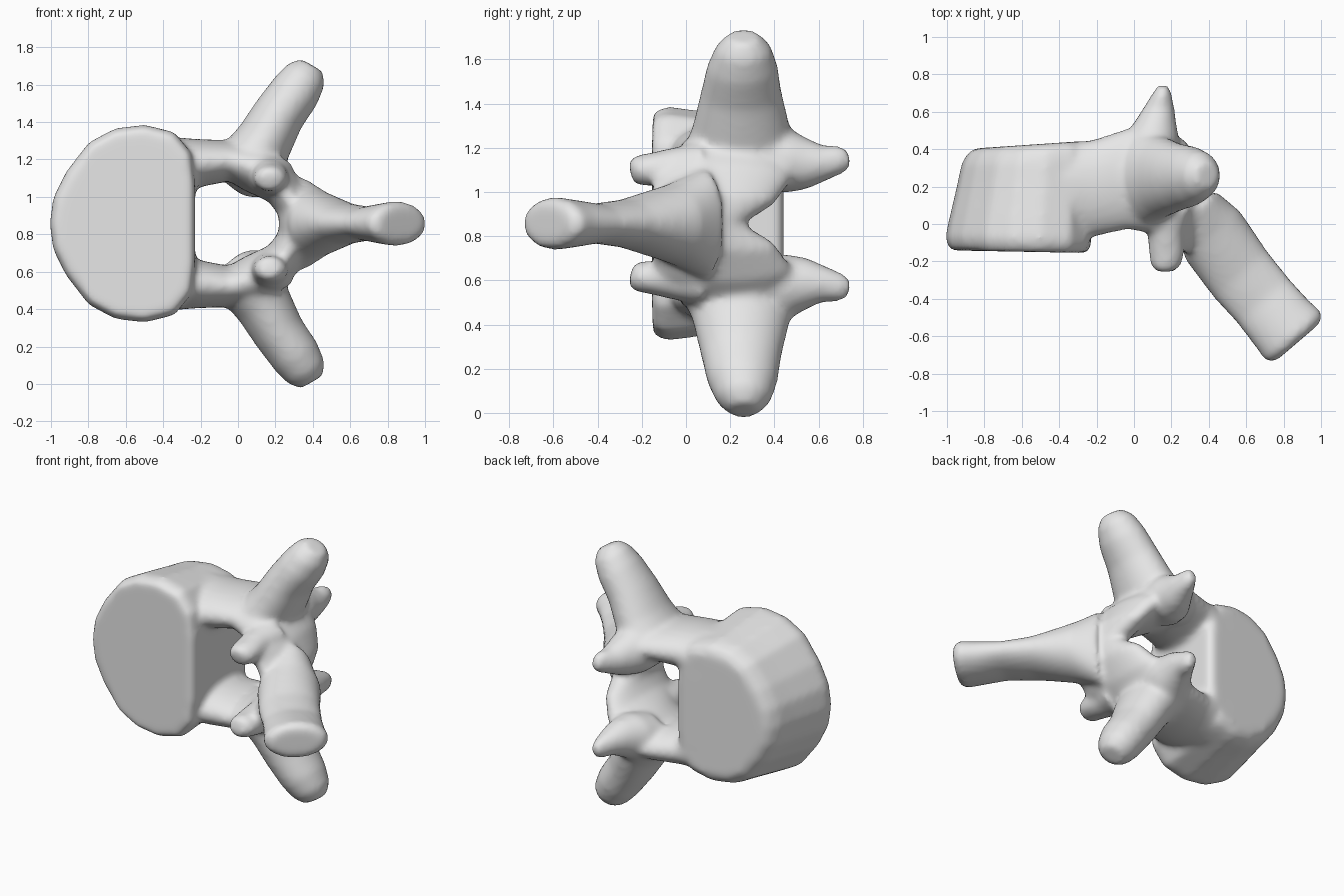
import bpy, bmesh, math
from mathutils import Vector

MID = 0.857          # height of the mirror plane
cube = bpy.data.objects.get("Cube")
if cube:
    bpy.data.objects.remove(cube, do_unlink=True)

bm = bmesh.new()


def skin(rings):
    """Closed skin over a list of point rings."""
    rows = [[bm.verts.new(p) for p in ring] for ring in rings]
    faces = [bm.faces.new(rows[0]), bm.faces.new(rows[-1])]
    n = len(rows[0])
    for a, b in zip(rows, rows[1:]):
        for i in range(n):
            j = (i + 1) % n
            faces.append(bm.faces.new((a[i], a[j], b[j], b[i])))
    bmesh.ops.recalc_face_normals(bm, faces=faces)


def loft(sections, u, side=1, n=28):
    """Elliptical tube; a section is (x, y, height from middle, radius along u, radius across)."""
    u = Vector(u).normalized()
    mids = [Vector((x, y, MID + side * h)) for x, y, h, a, b in sections]
    rings = []
    for i, (c, s) in enumerate(zip(mids, sections)):
        t = mids[min(i + 1, len(mids) - 1)] - mids[max(i - 1, 0)]
        v = t.cross(u).normalized()
        angles = [2 * math.pi * k / n for k in range(n)]
        rings.append([c + u * s[3] * math.cos(k) + v * s[4] * math.sin(k) for k in angles])
    skin(rings)


# Body: D-shaped block, narrower and slightly slanted towards the back
half = [(-.23, .22), (-.25, .38), (-.34, .49), (-.5, .53), (-.66, .51),
        (-.8, .435), (-.92, .28), (-.99, .14)]
outline = half + [(-1.01, 0)] + [(x, -h) for x, h in reversed(half)]
rings = []
for y, s, inset in [(-.15, .94, .02), (-.11, .99, 0), (-.07, 1, 0), (.06, .965, 0),
                    (.22, .92, 0), (.34, .89, 0), (.40, .85, 0), (.43, .76, .03)]:
    rings.append([(-.23 - inset + (x + .23) * s, y * (1 + .12 * (x + .5)), MID + h * s)
                  for x, h in outline])
skin(rings)

# Arch: both pedicles and laminae around the canal
arch = [(-.42, .2, .28, .23, .2), (-.22, .19, .325, .26, .13), (-.04, .24, .335, .27, .11),
        (.1, .24, .30, .29, .14), (.24, .16, .19, .31, .105), (.3, .12, .09, .28, .095)]
keel = [(.32, .04, 0, .22, .1)]
loft(arch + keel + [(x, y, -h, a, b) for x, y, h, a, b in reversed(arch)], (0, 1, 0))

# Spinous process, flaring into the laminae
loft([(.34, .09, 0, .13, .25), (.42, -.06, 0, .195, .18), (.57, -.27, 0, .19, .11),
      (.69, -.41, 0, .185, .09), (.79, -.53, 0, .19, .11), (.848, -.595, 0, .2, .12),
      (.867, -.62, 0, .185, .11), (.876, -.632, 0, .15, .08)], (.76, .65, 0))

# Paired processes
transverse = [(.05, .25, .30, .27, .18), (.14, .25, .44, .22, .155), (.22, .25, .585, .185, .14),
              (.31, .255, .71, .16, .135), (.365, .26, .795, .125, .115), (.395, .26, .847, .07, .07)]
superior_articular = [(.07, .34, .30, .17, .14), (.09, .46, .28, .15, .145),
                      (.115, .55, .27, .11, .115), (.135, .63, .275, .08, .08),
                      (.15, .7, .29, .05, .065), (.155, .74, .295, .03, .045)]
inferior_articular = [(.18, .08, .26, .13, .11), (.17, -.05, .25, .1, .095),
                      (.175, -.16, .245, .095, .075), (.17, -.225, .24, .08, .068),
                      (.165, -.252, .235, .05, .045)]
for side in (1, -1):
    loft(transverse, (0, 1, 0), side)
    loft(superior_articular, (1, 0, 0), side)
    loft(inferior_articular, (1, 0, 0), side)

# Fuse the parts into one smooth bone
mesh = bpy.data.meshes.new("vertebra")
bm.to_mesh(mesh)
bm.free()
bone = bpy.data.objects.new("vertebra", mesh)
bpy.context.collection.objects.link(bone)
remesh = bone.modifiers.new("fuse", "REMESH")
remesh.mode = "VOXEL"
remesh.voxel_size = .018
soften = bone.modifiers.new("soften", "SMOOTH")
soften.factor = .5
soften.iterations = 11
graph = bpy.context.evaluated_depsgraph_get()
fused = bpy.data.meshes.new_from_object(bone.evaluated_get(graph))
bone.modifiers.clear()
bone.data = fused
fused.shade_smooth()

# Plain bone grey
grey = bpy.data.materials.new("light_grey")
grey.use_nodes = True
colour = (.8, .8, .8, 1)
grey.diffuse_color = colour
grey.node_tree.nodes["Principled BSDF"].inputs["Base Color"].default_value = colour
fused.materials.clear()
fused.materials.append(grey)
